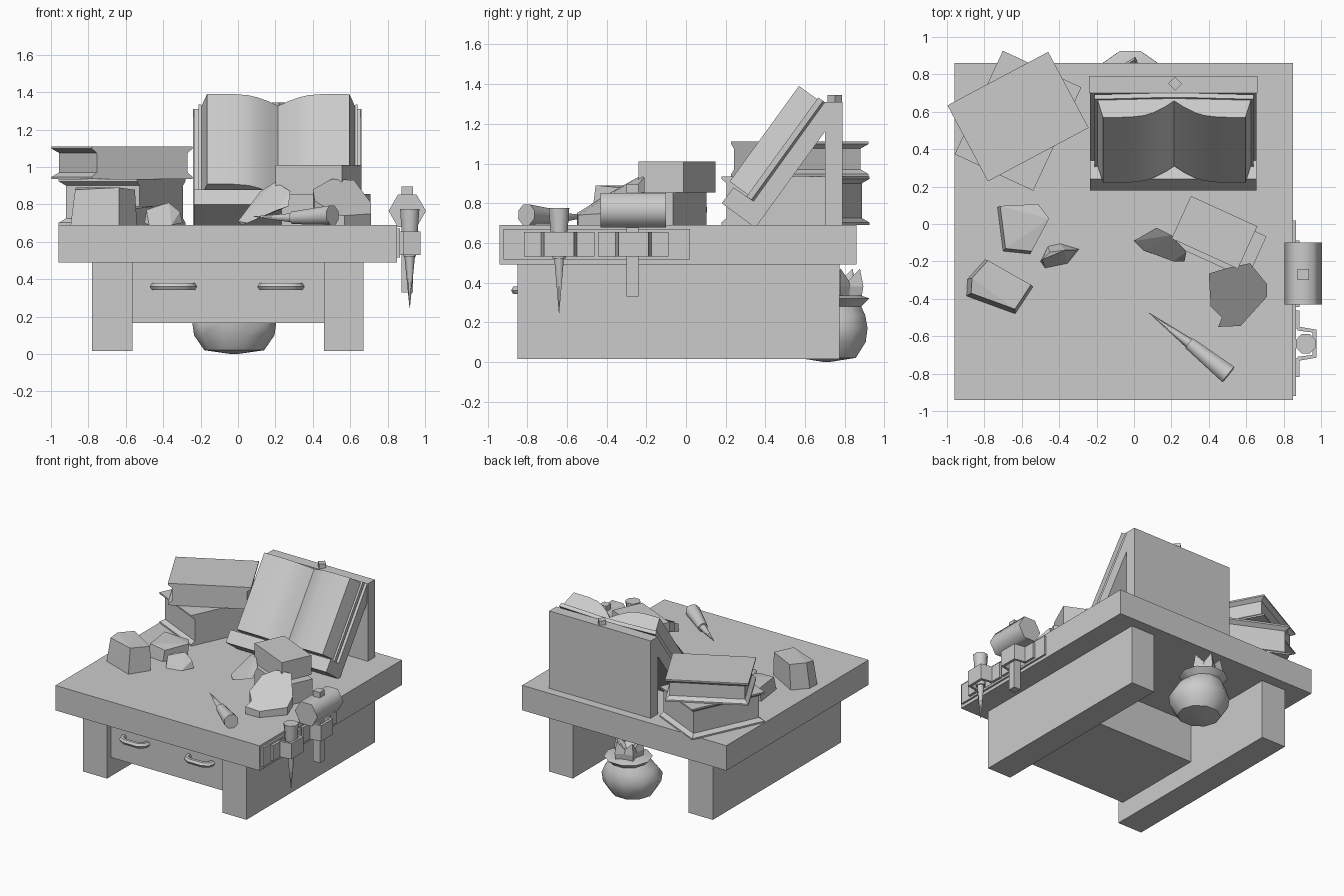
import bpy, bmesh, math
from mathutils import Vector, Matrix

if "Cube" in bpy.data.objects:
    bpy.data.objects.remove(bpy.data.objects["Cube"])


def finish(name, bm, smooth=None):
    bmesh.ops.recalc_face_normals(bm, faces=bm.faces)
    me = bpy.data.meshes.new(name)
    bm.to_mesh(me)
    bm.free()
    ob = bpy.data.objects.new(name, me)
    bpy.context.collection.objects.link(ob)
    if smooth:
        bpy.context.view_layer.objects.active = ob
        ob.select_set(True)
        bpy.ops.object.shade_smooth_by_angle(angle=math.radians(smooth))
        ob.select_set(False)
    return ob


def loft(name, rings, smooth=None):
    """Skin a list of equal-length point rings and cap both ends."""
    bm = bmesh.new()
    rs = [[bm.verts.new(p) for p in r] for r in rings]
    n = len(rs[0])
    for a, b in zip(rs, rs[1:]):
        for i in range(n):
            j = (i + 1) % n
            bm.faces.new((a[i], a[j], b[j], b[i]))
    bm.faces.new(rs[0])
    bm.faces.new(rs[-1])
    return finish(name, bm, smooth)


def box(name, x, y, z):
    return loft(name, [[(x[0], y[0], k), (x[1], y[0], k), (x[1], y[1], k), (x[0], y[1], k)] for k in z])


def place(ob, loc, deg):
    ob.data.transform(Matrix.Translation(loc) @ Matrix.Rotation(math.radians(deg), 4, 'Z'))


def hull(name, pts):
    bm = bmesh.new()
    for p in pts:
        bm.verts.new(p)
    bmesh.ops.convex_hull(bm, input=bm.verts)
    return finish(name, bm)


def lathe(name, a, b, stations, n, phase=0, smooth=40):
    """Round part from a to b; stations are (fraction, radius)."""
    a, b = Vector(a), Vector(b)
    q = (b - a).to_track_quat('Z', 'Y')
    rings = []
    for t, r in stations:
        rings.append([a.lerp(b, t) + q @ Vector((r * math.cos(phase + 2 * math.pi * i / n),
                     r * math.sin(phase + 2 * math.pi * i / n), 0)) for i in range(n)])
    return loft(name, rings, smooth)


# Desk: top, side panels, drawer with two arched pulls
box("desk_top", (-.96, .85), (-.94, .86), (.49, .69))
for side, x in (("left", (-.78, -.565)), ("right", (.46, .67))):
    box(side + "_side_panel", x, (-.85, .775), (.015, .49))
box("drawer", (-.565, .46), (-.80, -.03), (.165, .49))
for k, cx in enumerate((-.345, .23)):
    path = [(-.105, -.79), (-.095, -.84), (-.06, -.86), (.06, -.86), (.095, -.84), (.105, -.79)]
    rings = []
    for i, (u, v) in enumerate(path):
        p0, p1 = path[max(i - 1, 0)], path[min(i + 1, 5)]
        side = Vector((p1[1] - p0[1], p0[0] - p1[0], 0)).normalized()
        rings.append([Vector((cx + u, v, .36)) + .022 * (math.cos(t) * side + Vector((0, 0, math.sin(t))))
                      for t in [j * math.pi / 3 for j in range(6)]])
    loft(f"drawer_pull_{k}", rings, 50)

# Sack tied at the neck, hanging behind the drawer
prof = [(0, .02, .71), (.02, .16, .71), (.10, .215, .71), (.17, .225, .71), (.235, .19, .73),
        (.28, .135, .76), (.32, .18, .76), (.335, .12, .77)]
loft("sack", [[(-.02 + r * math.cos(i * math.pi / 5), cy + r * .96 * math.sin(i * math.pi / 5), z)
               for i in range(10)] for z, r, cy in prof], 40)
loft("sack_ruffle", [[(-.03 + r * (1 + .2 * (-1) ** i) * math.cos(i * math.pi / 5),
                       .78 + r * (1 + .2 * (-1) ** i) * math.sin(i * math.pi / 5),
                       z + (.03 * (-1) ** i if z > .4 else 0)) for i in range(10)]
                     for z, r in ((.31, .09), (.38, .10), (.44, .085), (.38, .03))])

# Book stand: back plate, sloping board with lip, diamond peg
box("stand_back", (-.24, .66), (.70, .79), (.69, 1.31))
stand = [(.18, .80), (.24, .88), (.34, .81), (.70, 1.31), (.70, 1.16), (.36, .69), (.33, .69)]
loft("stand_slope", [[(x, y, z) for y, z in stand] for x in (-.235, .655)])
lathe("stand_peg", (.22, .75, 1.30), (.22, .75, 1.345), [(0, .037), (1, .037)], 4, smooth=None)

# Open book lying on the slope
V, N = Vector((0, .587, .81)), Vector((0, -.81, .587))


def on_slope(name, half, v0, v1, smooth=None):
    ring = half + [(-u, n) for u, n in reversed(half)]
    loft(name, [[Vector((.215 + u, .34, .81)) + v * V + n * N for u, n in ring] for v in (v0, v1)], smooth)


on_slope("open_book_cover", [(.06, .0), (.425, .012), (.425, .042), (.06, .03)], 0, .615)
for s in (-1, 1):
    page = [(0, .03), (0, .045), (.05, .085), (.11, .122), (.16, .142), (.24, .153), (.38, .155), (.395, .10), (.41, .04)]
    loft("open_book_pages_" + ("right" if s > 0 else "left"),
         [[Vector((.215 + s * u, .34, .81)) + v * V + n * N for u, n in page] for v in (.01, .605)], 30)


# Closed books: pages hollowed on three sides, flat spine at -y
def book(name, w, d, z0, z1, loc, deg):
    rings = []
    for z, i in ((z0, 0), (z0 + .012, 0), (z0 + .035, .03), (z1 - .035, .03), (z1 - .012, 0), (z1, 0)):
        x, y = w / 2 - i, d / 2 - i
        rings.append([(-x, -d / 2, z), (x, -d / 2, z), (x, y, z), (-x, y, z)])
    place(loft(name, rings), (*loc, 0), deg)


book("lower_large_book", .61, .463, .69, .935, (-.62, .552), 65)
book("upper_large_book", .61, .46, .935, 1.11, (-.62, .574), 28)

# Two small boxes
for name, loc, w, z in (("lower_small_box", (.47, -.095), .41, (.69, .855)),
                        ("upper_small_box", (.43, -.045), .39, (.855, 1.01))):
    place(box(name, (-w / 2, w / 2), (-.125, .125), z), (*loc, 0), -24.5)


# Stones: low-poly chunks tapering to a smaller top
def stone(name, outline, top, scale):
    n = len(outline)
    cx, cy = sum(p[0] for p in outline) / n, sum(p[1] for p in outline) / n
    hull(name, [(x, y, .69) for x, y in outline] +
         [(cx + (x - cx) * scale + .01, cy + (y - cy) * scale + .01, top - .012 * (i % 2))
          for i, (x, y) in enumerate(outline)])


stone("flat_stone", [(-.73, .09), (-.52, .10), (-.46, .02), (-.555, -.16), (-.70, -.145)], .79, .97)
stone("large_stone", [(-.795, -.19), (-.54, -.335), (-.635, -.48), (-.895, -.385), (-.89, -.295)], .89, .9)
hull("small_stone", [(-.5, -.2, .70), (-.475, -.235, .69), (-.355, -.21, .69), (-.295, -.135, .70), (-.395, -.105, .69),
                     (-.49, -.19, .77), (-.45, -.15, .79), (-.37, -.14, .81), (-.31, -.14, .76), (-.46, -.12, .69)])

# Leaning shard and bent slab propped on the small boxes
hull("leaning_shard", [(0, -.09, .71), (.12, -.02, .87), (.2, -.06, .92), (.28, -.15, .87), (.27, -.2, .79),
                       (.21, -.2, .77), (.05, -.14, .70), (.02, -.1, .69), (.15, -.04, .74)])
slab = [(.40, -.265, .88), (.50, -.235, .935), (.62, -.21, .93), (.71, -.32, .81), (.71, -.39, .75),
        (.57, -.545, .74), (.45, -.55, .75), (.47, -.50, .78), (.41, -.44, .82)]
loft("propped_slab", [[(x, y, max(z - t, .69)) for x, y, z in slab] for t in (.08, 0)])


# Awls: tapered handle and spike
def awl(name, butt, neck, tip):
    lathe(name + "_handle", butt, neck, [(0, .056), (1, .036)], 8, math.pi / 8, 50)
    lathe(name + "_spike", neck, tip, [(0, .028), (1, .001)], 6, 0, 65)


awl("desk_awl", (.505, -.805, .742), (.295, -.637, .728), (.08, -.475, .735))
awl("hung_awl", (.918, -.64, .775), (.918, -.64, .52), (.918, -.64, .245))

# Mallet hung on the right side
lathe("mallet_head", (.905, -.43, .765), (.905, -.10, .765), [(0, .1), (1, .1)], 6, 0, 65)
box("mallet_handle", (.875, .935), (-.30, -.24), (.33, .895))

# Tool rack: backing strip and two hollow loops
box("rack_strip", (.845, .865), (-.92, .02), (.515, .67))
for k, cy in enumerate((-.64, -.265)):
    outline = [(.865, -.178), (.885, -.178), (.885, -.09), (.975, -.075), (.975, .075), (.885, .09), (.885, .178), (.865, .178)]
    inner = [(.867, -.08), (.875, -.08), (.875, -.07), (.955, -.06), (.955, .06), (.875, .07), (.875, .08), (.867, .08)]
    ob = loft(f"rack_loop_{k}", [[(x, cy + y, z) for x, y in ring] for ring, z in
              ((outline, .53), (outline, .655), (inner, .655), (inner, .53), (outline, .53))])
    bm = bmesh.new()
    bm.from_mesh(ob.data)
    bm.faces.ensure_lookup_table()
    bmesh.ops.delete(bm, geom=bm.faces[-2:], context='FACES_ONLY')
    bmesh.ops.remove_doubles(bm, verts=bm.verts, dist=1e-5)
    bmesh.ops.recalc_face_normals(bm, faces=bm.faces)
    bm.to_mesh(ob.data)
    bm.free()
